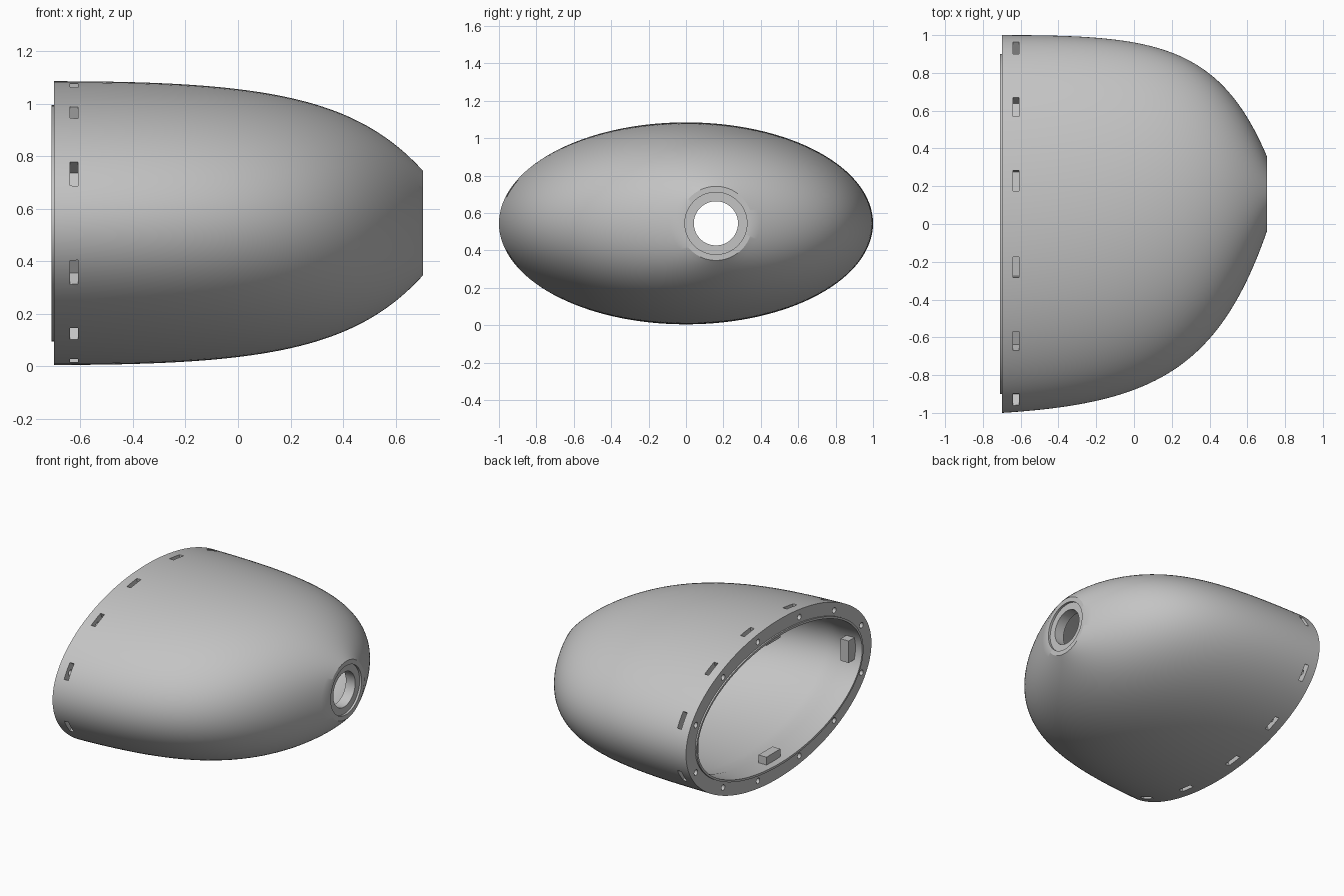
import bpy, bmesh
from math import cos, sin, pi, radians
from mathutils import Matrix, Vector

old = bpy.data.objects.get("Cube")
if old:
    bpy.data.objects.remove(old, do_unlink=True)

MID_Z = 0.545
SEGMENTS = 128

grey = bpy.data.materials.new("plain grey")
grey.use_nodes = True
grey.diffuse_color = (0.55, 0.55, 0.55, 1)
grey.node_tree.nodes["Principled BSDF"].inputs["Base Color"].default_value = grey.diffuse_color


def make_object(name, bm):
    bmesh.ops.recalc_face_normals(bm, faces=bm.faces)
    mesh = bpy.data.meshes.new(name)
    bm.to_mesh(mesh)
    bm.free()
    mesh.materials.append(grey)
    ob = bpy.data.objects.new(name, mesh)
    bpy.context.collection.objects.link(ob)
    return ob


def bezier(p, t):
    s = 1 - t
    return s**3 * p[0] + 3 * s * s * t * p[1] + 3 * s * t * t * p[2] + t**3 * p[3]


def hull_section(t, wall=0.0):
    """Elliptical section as (x, centre y, half width, half height)."""
    x = bezier((-0.7, 0.1, 0.45, 0.705), t)
    left = bezier((1.0, 1.0, 0.96, 0.355), t)
    right = bezier((-1.0, -0.95, -0.77, -0.035), t)
    half_height = bezier((0.54, 0.54, 0.48, 0.198), t)
    return x, (left + right) / 2, (left - right) / 2 - wall, half_height - wall


def add_box(bm, centre, size, angle):
    """Box with its second axis turned to the given angle in the y-z plane."""
    matrix = (Matrix.Translation(centre) @ Matrix.Rotation(angle, 4, 'X')
              @ Matrix.Diagonal((*size, 1)))
    bmesh.ops.create_cube(bm, size=1, matrix=matrix)


# Shell: outside, nose recess, nose hole, inside, rim lip
STEPS = 44
sections = [hull_section(i / STEPS) for i in range(STEPS + 1)]
nose_y = 0.16
sections += [(0.705, nose_y, 0.166, 0.166), (0.69, nose_y, 0.166, 0.166),
             (0.69, nose_y, 0.118, 0.118), (0.62, nose_y, 0.118, 0.118)]
inside = [hull_section(i / STEPS, 0.09) for i in range(STEPS - 3, 3, -1)]
sections += [s for s in inside if s[0] < 0.61]
sections += [(-0.56, 0, 0.885, 0.435), (-0.71, 0, 0.885, 0.435),
             (-0.71, 0, 0.9, 0.45), (-0.7, 0, 0.9, 0.45)]

bm = bmesh.new()
rings = []
for x, cy, ry, rz in sections:
    rings.append([bm.verts.new((x, cy + ry * cos(2 * pi * k / SEGMENTS),
                                MID_Z + rz * sin(2 * pi * k / SEGMENTS)))
                  for k in range(SEGMENTS)])
for i, ring in enumerate(rings):
    following = rings[(i + 1) % len(rings)]
    for k in range(SEGMENTS):
        n = (k + 1) % SEGMENTS
        bm.faces.new((ring[k], ring[n], following[n], following[k]))
shell = make_object("shell", bm)

# Nut slots and screw holes around the rim
slots, holes = bmesh.new(), bmesh.new()
quarter = [radians(a) for a in (20.8, 51.7, 76.7)]
angles = [b for a in quarter for b in (a, pi - a, pi + a, -a)]
for a in angles:
    normal = Vector((0, cos(a) * 0.54, sin(a))).normalized()
    surface = Vector((-0.625, cos(a), MID_Z + 0.54 * sin(a)))
    turn = Vector((1, 0)).angle_signed(Vector((normal.y, normal.z)))
    add_box(slots, surface - normal * 0.015, (0.03, 0.13, 0.11), -turn)
    centre = surface - normal * 0.052
    centre.x = -0.68
    bmesh.ops.create_cone(holes, cap_ends=True, segments=20, radius1=0.019,
                          radius2=0.019, depth=0.11,
                          matrix=Matrix.Translation(centre) @ Matrix.Rotation(pi / 2, 4, 'Y'))

bpy.context.view_layer.objects.active = shell
for name, cutter_mesh in (("slot_cutter", slots), ("hole_cutter", holes)):
    cutter = make_object(name, cutter_mesh)
    cutter.hide_render = True
    mod = shell.modifiers.new(name, 'BOOLEAN')
    mod.operation = 'DIFFERENCE'
    mod.solver = 'EXACT'
    mod.object = cutter
    bpy.ops.object.modifier_apply(modifier=mod.name)
    bpy.data.objects.remove(cutter, do_unlink=True)

bpy.ops.object.select_all(action='DESELECT')
shell.select_set(True)
bpy.ops.object.shade_smooth_by_angle(angle=radians(25))

# Four locating tabs inside the opening
for name, a, reach in (("left_tab", 0, 0.85), ("top_tab", pi / 2, 0.42),
                       ("right_tab", pi, 0.85), ("bottom_tab", -pi / 2, 0.42)):
    bm = bmesh.new()
    add_box(bm, (-0.63, reach * cos(a), MID_Z + reach * sin(a)), (0.06, 0.08, 0.15), a)
    make_object(name, bm)
